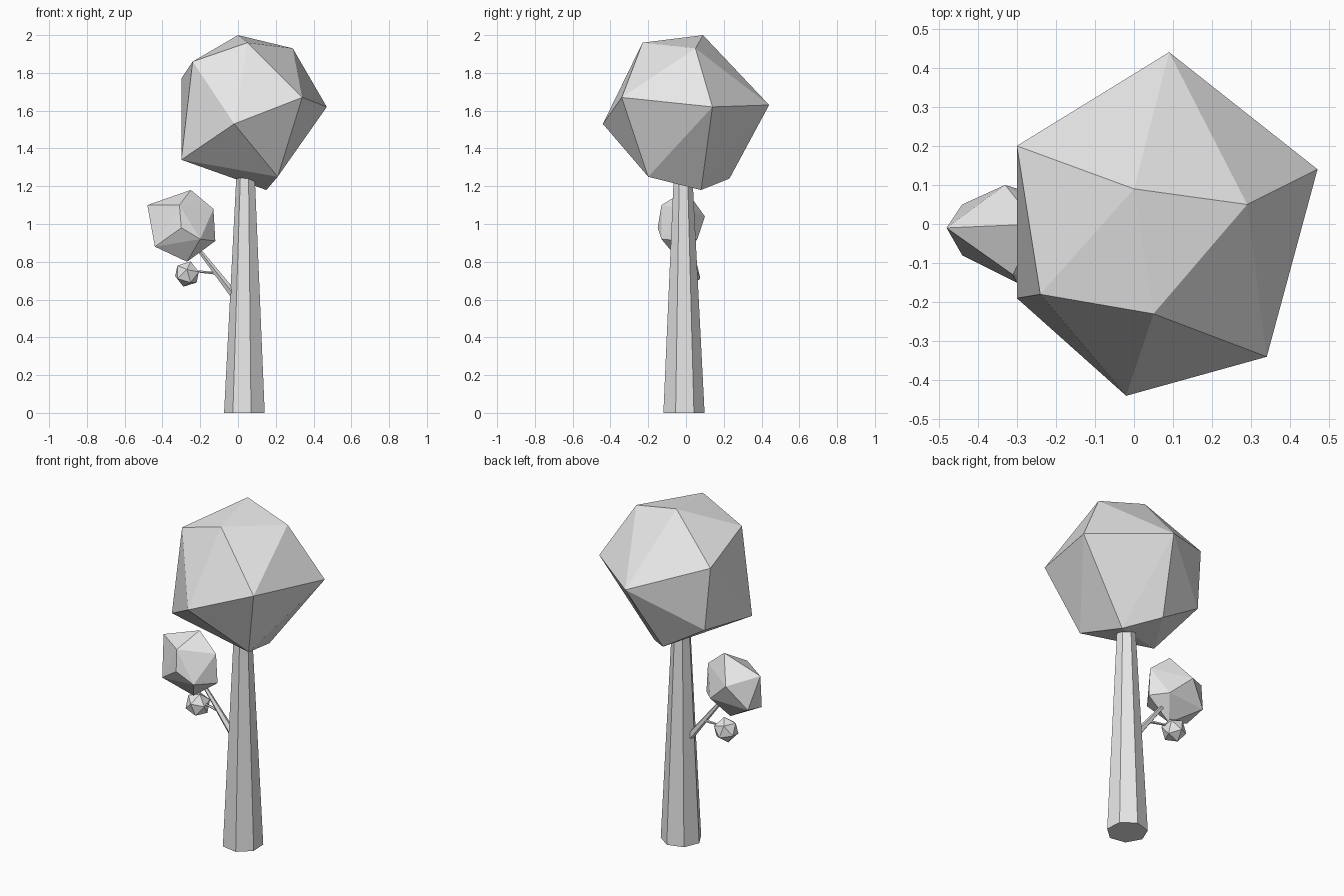
import bpy, bmesh
from math import radians
from mathutils import Matrix, Vector

default_cube = bpy.data.objects.get("Cube")
if default_cube:
    bpy.data.objects.remove(default_cube, do_unlink=True)

# One plain grey for the whole tree
grey = bpy.data.materials.new("plain_grey")
grey.use_nodes = True
grey.diffuse_color = (0.8, 0.8, 0.8, 1)
grey.node_tree.nodes["Principled BSDF"].inputs["Base Color"].default_value = grey.diffuse_color


def finish(name, bm):
    """Turn a bmesh into a flat-shaded object."""
    bmesh.ops.recalc_face_normals(bm, faces=bm.faces[:])
    mesh = bpy.data.meshes.new(name)
    bm.to_mesh(mesh)
    bm.free()
    mesh.materials.append(grey)
    obj = bpy.data.objects.new(name, mesh)
    bpy.context.scene.collection.objects.link(obj)
    return obj


def faceted_crown(name, corners):
    """Wrap a convex faceted shell around a few corner points."""
    bm = bmesh.new()
    for corner in corners:
        bm.verts.new(corner)
    bmesh.ops.convex_hull(bm, input=bm.verts[:])
    loose = [v for v in bm.verts if not v.link_faces]
    bmesh.ops.delete(bm, geom=loose, context='VERTS')
    return finish(name, bm)


def tapered_limb(name, start, end, start_radius, end_radius, sides, turn=0):
    """Tapered prism whose end rings stay level, or square to a sloping limb."""
    start, end = Vector(start), Vector(end)
    axis = end - start
    upright = axis.normalized().z > 0.99
    if upright:
        tilt = Matrix.Identity(4)
    else:
        tilt = axis.to_track_quat('Z', 'Y').to_matrix().to_4x4()
    bm = bmesh.new()
    rings = []
    for centre, radius in ((start, start_radius), (end, end_radius)):
        ring = []
        for i in range(sides):
            spin = Matrix.Rotation(radians(turn + i * 360 / sides), 4, 'Z')
            ring.append(bm.verts.new(centre + tilt @ spin @ Vector((radius, 0, 0))))
        rings.append(ring)
    low, high = rings
    for i in range(sides):
        j = (i + 1) % sides
        bm.faces.new((low[i], low[j], high[j], high[i]))
    bm.faces.new(low[::-1])
    bm.faces.new(high)
    return finish(name, bm)


# Trunk: seven-sided taper that ends inside the main crown
tapered_limb("trunk", (0.038, -0.012, 0), (0.042, -0.016, 1.27),
             0.112, 0.05, sides=7, turn=28.8)

# Side branch and its twig
tapered_limb("branch", (-0.01, -0.01, 0.61), (-0.22, -0.015, 0.88),
             0.022, 0.01, sides=5)
tapered_limb("twig", (-0.11, -0.01, 0.74), (-0.23, 0.01, 0.75),
             0.009, 0.005, sides=5)

# Main crown, listed from top to bottom
faceted_crown("main_crown", [
    (0, 0.09, 2), (0.05, -0.23, 1.96), (0.29, 0.05, 1.93), (-0.24, -0.18, 1.86),
    (-0.3, 0.2, 1.77), (0.09, 0.44, 1.63), (0.47, 0.14, 1.62), (0.34, -0.34, 1.67),
    (-0.02, -0.44, 1.53), (-0.3, -0.19, 1.34), (-0.27, 0.21, 1.4),
    (0.21, -0.2, 1.25), (0.15, 0.08, 1.18), (-0.01, 0.23, 1.24),
])

# Smaller crown on the branch
faceted_crown("side_crown", [
    (-0.25, 0, 1.18), (-0.48, -0.01, 1.1), (-0.31, -0.13, 1.1), (-0.13, -0.02, 1.08),
    (-0.33, 0.1, 1.04), (-0.3, -0.15, 0.98), (-0.2, -0.13, 0.92), (-0.12, -0.02, 0.91),
    (-0.44, 0.05, 0.91), (-0.2, 0.06, 0.92), (-0.44, -0.08, 0.88), (-0.27, -0.03, 0.8),
])

# Tiny crown on the twig
bm = bmesh.new()
place = Matrix.Translation((-0.27, 0.01, 0.735)) @ Matrix.Rotation(radians(70), 4, 'X')
bmesh.ops.create_icosphere(bm, subdivisions=1, radius=0.07, matrix=place)
finish("tiny_crown", bm)
